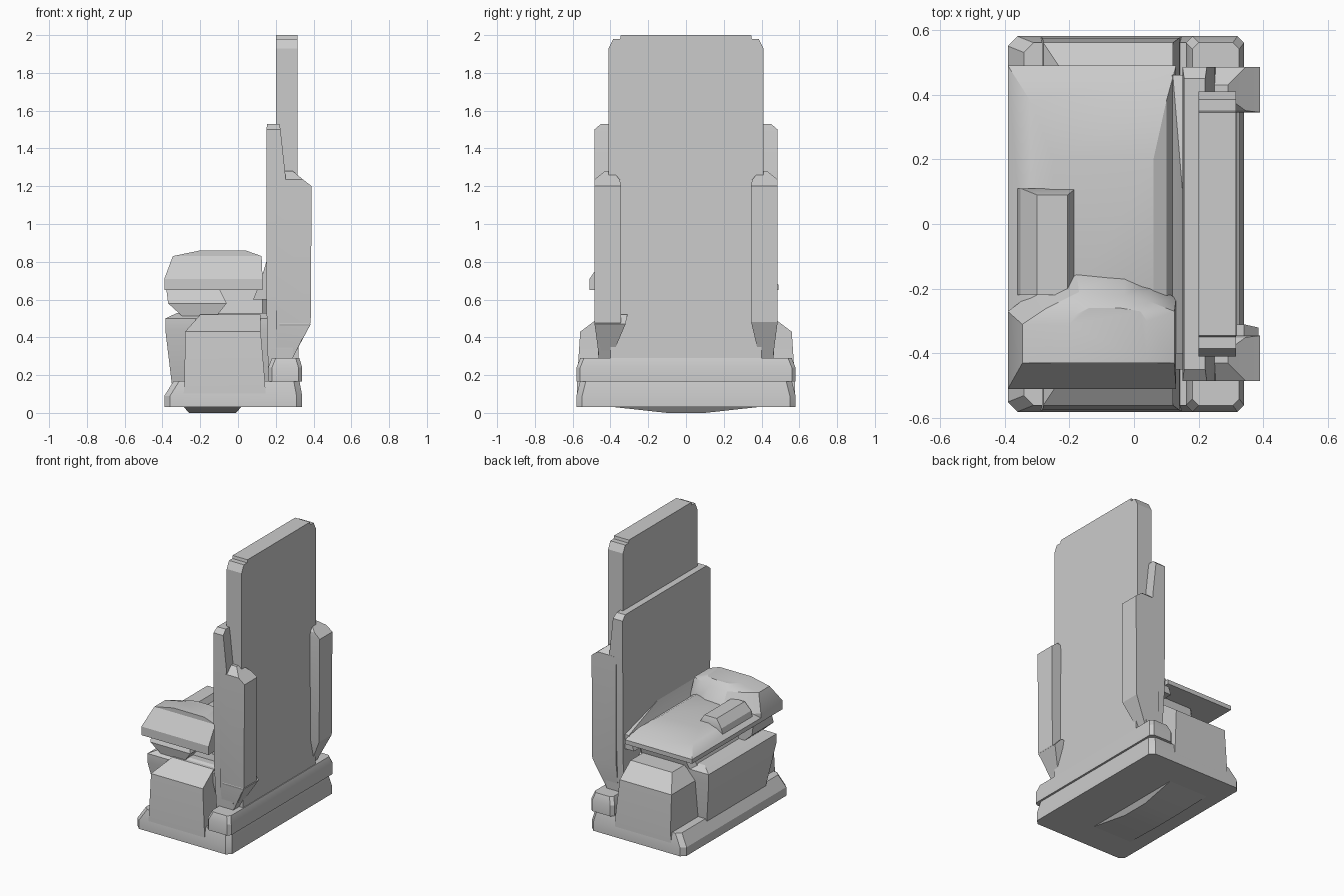
import bpy
import bmesh
import math

cube = bpy.data.objects.get("Cube")
if cube:
    bpy.data.objects.remove(cube, do_unlink=True)

stone = bpy.data.materials.new("grey_stone")
stone.use_nodes = True
GREY = (0.6, 0.6, 0.6, 1)
stone.diffuse_color = GREY
stone.node_tree.nodes["Principled BSDF"].inputs["Base Color"].default_value = GREY


def box_ring(z, x0, x1, y0, y1, c):
    """Rectangle at height z with corners cut by c."""
    if c == 0:
        return [(x0, y0, z), (x1, y0, z), (x1, y1, z), (x0, y1, z)]
    return [(x0 + c, y0, z), (x1 - c, y0, z), (x1, y0 + c, z), (x1, y1 - c, z),
            (x1 - c, y1, z), (x0 + c, y1, z), (x0, y1 - c, z), (x0, y0 + c, z)]


def loft(name, rings, side=1):
    """Skin a stack of equal rings and cap both ends; side=-1 mirrors in y."""
    bm = bmesh.new()
    loops = [[bm.verts.new((x, y * side, z)) for x, y, z in r] for r in rings]
    n = len(loops[0])
    for low, high in zip(loops, loops[1:]):
        for i in range(n):
            j = (i + 1) % n
            bm.faces.new((low[i], low[j], high[j], high[i]))
    bm.faces.new(loops[0])
    bm.faces.new(loops[-1])
    bmesh.ops.recalc_face_normals(bm, faces=bm.faces)
    mesh = bpy.data.meshes.new(name)
    bm.to_mesh(mesh)
    bm.free()
    mesh.materials.append(stone)
    obj = bpy.data.objects.new(name, mesh)
    bpy.context.collection.objects.link(obj)
    bpy.ops.object.select_all(action='DESELECT')
    obj.select_set(True)
    bpy.context.view_layer.objects.active = obj
    bpy.ops.object.shade_smooth_by_angle(angle=math.radians(25))
    return obj


def stack(name, layers, c=0, side=1):
    return loft(name, [box_ring(*layer, c) for layer in layers], side)


# Plinth with a sagging underside and a raised step at the back
stack("plinth", [(.03, -.39, .34, -.58, .58), (.09, -.39, .34, -.58, .58),
                 (.17, -.34, .325, -.56, .56)], .03)
stack("plinth_underside", [(0, -.26, -.01, -.1, .1), (.035, -.29, .02, -.42, .42)])
stack("back_step", [(.165, .16, .34, -.58, .58), (.24, .16, .34, -.58, .58),
                    (.29, .18, .325, -.56, .56)], .02)

# Backrest: a tall rear slab, its cap and a lower front slab
stack("rear_slab", [(.27, .21, .32, -.40, .40), (1.2, .2, .315, -.41, .41),
                    (1.93, .2, .315, -.41, .41), (1.98, .2, .315, -.385, .385)])
stack("rear_slab_cap", [(1.97, .2, .315, -.35, .35), (2, .2, .315, -.345, .345)])
stack("front_slab", [(.2, .16, .29, -.46, .46), (.6, .15, .29, -.48, .48),
                     (1.27, .15, .25, -.485, .485), (1.5, .15, .225, -.485, .485),
                     (1.53, .155, .22, -.45, .45)])

# Side pillars clasping the backrest
for side, label in ((1, "left"), (-1, "right")):
    stack(label + "_pillar", [(.29, .2, .29, .39, .46), (.48, .2, .385, .345, .485),
                              (1.2, .2, .39, .345, .485), (1.235, .22, .345, .35, .485),
                              (1.28, .24, .29, .39, .43)], 0, side)
    stack(label + "_side_block", [(.05, -.29, .15, .25, .578), (.2, -.283, .14, .25, .575),
                                  (.43, -.28, .12, .25, .56), (.52, -.2, .12, .25, .44)],
          0, side)
stack("right_pillar_foot", [(.33, .22, .31, .38, .45), (.47, .22, .385, .32, .485),
                            (.52, .22, .34, .31, .47)], 0, -1)

# Lower body flaring towards the seat, with a narrower neck
stack("lower_body", [(.15, -.35, .16, -.38, .27), (.44, -.385, .16, -.45, .3),
                     (.50, -.385, .16, -.45, .3), (.53, -.32, .16, -.4, .25)])
stack("seat_neck", [(.5, -.28, .17, -.36, .3), (.66, -.22, .17, -.33, .34)], .04)
stack("neck_bracket", [(.48, -.26, -.14, -.42, -.2), (.58, -.37, -.06, -.44, -.2),
                       (.66, -.38, -.1, -.4, -.2)])

# Seat slab and the small block lying on it
stack("seat", [(.65, -.39, .13, -.4, .49), (.68, -.39, .13, -.4, .49),
               (.73, -.32, .10, -.4, .38), (.75, -.25, .06, -.35, .2)])
stack("seat_back_fillet", [(.6, .08, .2, -.4, .46), (.7, .12, .2, -.4, .46),
                           (.8, .15, .2, -.4, .1)])
stack("seat_block", [(.7, -.36, -.18, -.22, .11), (.74, -.35, -.18, -.22, .11),
                     (.79, -.30, -.205, -.22, .09)])

# Rounded armrest on one side only
OUTLINE = [(-.39, -.51), (.13, -.51), (.13, -.23), (.05, -.18), (-.03, -.145),
           (-.18, -.13), (-.31, -.21), (-.39, -.27)]
SHOULDER = [(-.345, -.43), (.125, -.43), (.125, -.27), (.05, -.24), (-.03, -.22),
            (-.17, -.21), (-.27, -.26), (-.345, -.31)]
CREST = [(-.2, -.43), (.04, -.43), (.04, -.3), (.02, -.27), (-.04, -.26),
         (-.14, -.26), (-.18, -.28), (-.2, -.31)]
loft("armrest", [[(x, y, z) for x, y in ring] for ring, z in
                 ((OUTLINE, .65), (OUTLINE, .71), (SHOULDER, .83), (CREST, .86))])
